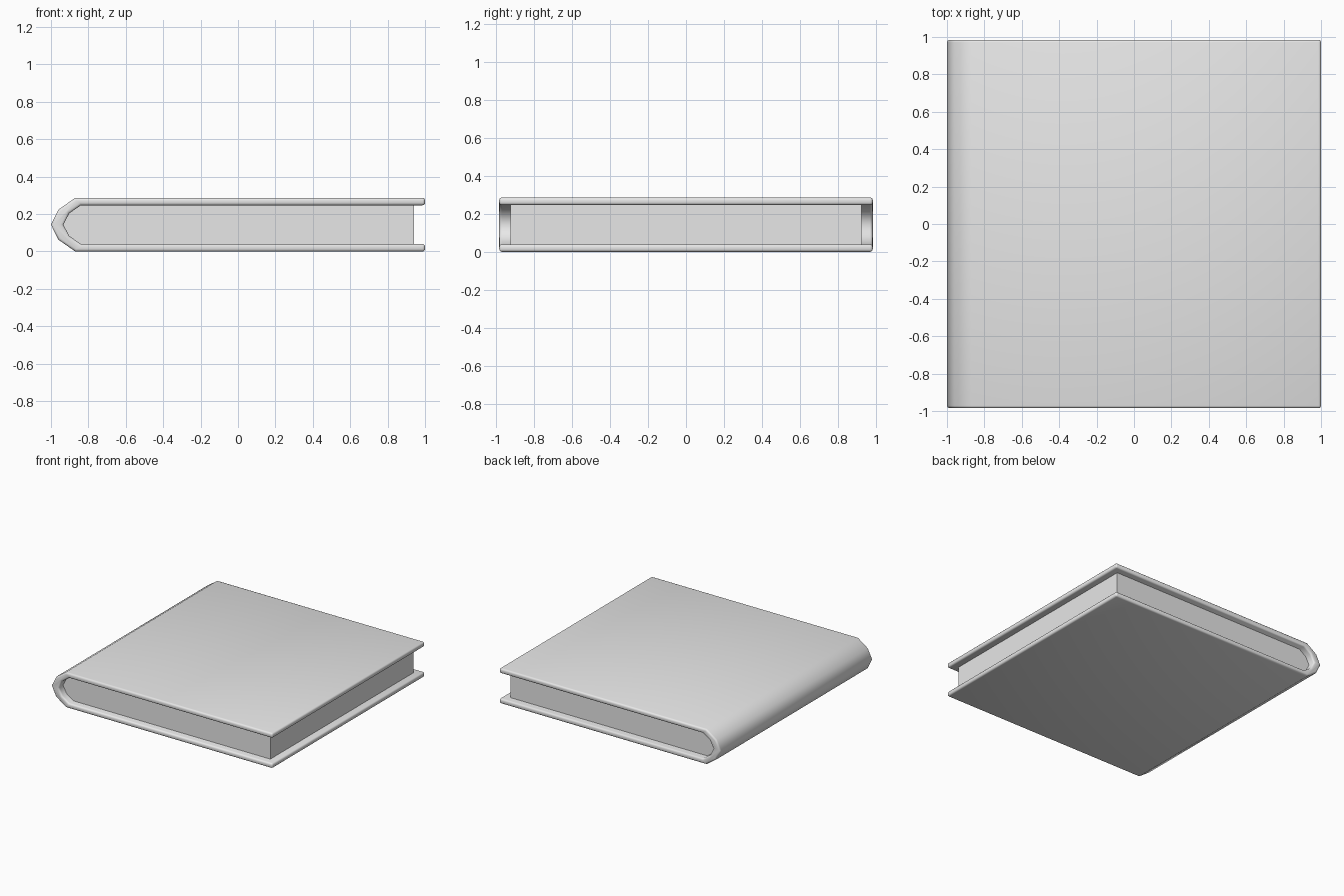
import bpy
import bmesh
import math

if "Cube" in bpy.data.objects:
    bpy.data.objects.remove(bpy.data.objects["Cube"])

HEIGHT = 0.287
MID = HEIGHT / 2


def make_material(name, colour):
    mat = bpy.data.materials.new(name)
    mat.use_nodes = True
    mat.diffuse_color = colour
    mat.node_tree.nodes["Principled BSDF"].inputs["Base Color"].default_value = colour
    return mat


def mirrored(upper):
    """Mirror an upper half profile (ending on the middle line) downwards."""
    return upper + [(x, HEIGHT - z) for x, z in reversed(upper[:-1])]


def extrude_profile(name, points, half_depth, mat, bevel=0.0):
    bm = bmesh.new()
    face = bm.faces.new([bm.verts.new((x, -half_depth, z)) for x, z in points])
    moved = bmesh.ops.extrude_face_region(bm, geom=[face])["geom"]
    verts = [v for v in moved if isinstance(v, bmesh.types.BMVert)]
    bmesh.ops.translate(bm, verts=verts, vec=(0, 2 * half_depth, 0))
    bmesh.ops.recalc_face_normals(bm, faces=bm.faces)
    if bevel:
        # Round the rims and the fore edge, leaving the spine facets intact
        rims = [e for e in bm.edges
                if abs(e.verts[0].co.y - e.verts[1].co.y) < 0.01
                or min(v.co.x for v in e.verts) > 0.9]
        bmesh.ops.bevel(bm, geom=rims, offset=bevel, segments=3,
                        profile=0.5, affect='EDGES', clamp_overlap=True)
    mesh = bpy.data.meshes.new(name)
    bm.to_mesh(mesh)
    bm.free()
    mesh.materials.append(mat)
    obj = bpy.data.objects.new(name, mesh)
    bpy.context.collection.objects.link(obj)
    return obj


grey = make_material("light grey", (0.8, 0.8, 0.8, 1))

# Wrapped cover with pointed spine
outer = [(1, HEIGHT), (-0.87, HEIGHT), (-0.96, 0.224), (-1, MID)]
inner = [(1, 0.247), (-0.84, 0.247), (-0.902, 0.204), (-0.934, MID)]
cover = extrude_profile("cover", mirrored(outer) + mirrored(inner)[::-1],
                        0.985, grey, bevel=0.014)

# Page block filling the inside of the cover
block = [(0.94, 0.249), (-0.842, 0.249), (-0.904, 0.206), (-0.937, MID)]
pages = extrude_profile("pages", mirrored(block), 0.925, grey)

# Smooth the rounded cover, keep its corners crisp
bpy.ops.object.select_all(action='DESELECT')
cover.select_set(True)
bpy.context.view_layer.objects.active = cover
bpy.ops.object.shade_smooth_by_angle(angle=math.radians(62))
